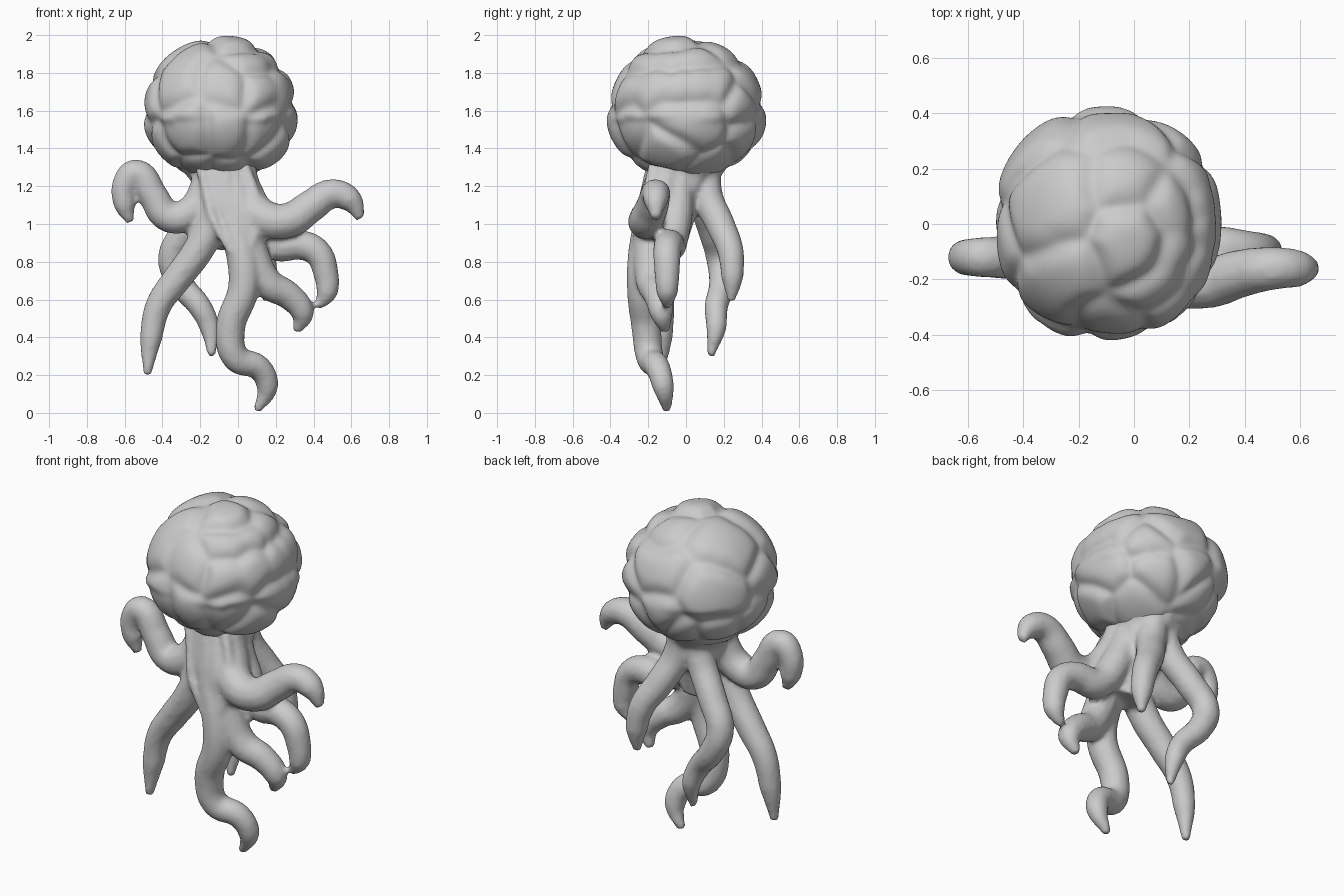
import bpy, bmesh, math
from mathutils import Vector

cube = bpy.data.objects.get("Cube")
if cube:
    bpy.data.objects.remove(cube, do_unlink=True)

# Single clay grey
grey = bpy.data.materials.new("clay_grey")
grey.use_nodes = True
grey.diffuse_color = (0.6, 0.6, 0.6, 1)
grey.node_tree.nodes["Principled BSDF"].inputs["Base Color"].default_value = (0.6, 0.6, 0.6, 1)


def add_object(name, mesh):
    obj = bpy.data.objects.new(name, mesh)
    bpy.context.collection.objects.link(obj)
    mesh.materials.clear()
    mesh.materials.append(grey)
    mesh.polygons.foreach_set("use_smooth", [True] * len(mesh.polygons))
    return obj


def tube(bm, points, radii):
    """Add a smooth tapering tube through the points to the bmesh."""
    curve = bpy.data.curves.new("tube_path", "CURVE")
    curve.dimensions = "3D"
    curve.bevel_depth = 1
    curve.bevel_resolution = 4
    curve.resolution_u = 6
    curve.use_fill_caps = True
    spline = curve.splines.new("BEZIER")
    spline.bezier_points.add(len(points) - 1)
    for bp, p, r in zip(spline.bezier_points, points, radii):
        bp.co = p
        bp.radius = r
        bp.handle_left_type = bp.handle_right_type = "AUTO"
    helper = bpy.data.objects.new("tube_path", curve)
    bpy.context.collection.objects.link(helper)
    bpy.context.view_layer.update()
    mesh = bpy.data.meshes.new_from_object(helper.evaluated_get(bpy.context.evaluated_depsgraph_get()))
    bm.from_mesh(mesh)
    bpy.data.objects.remove(helper, do_unlink=True)
    bpy.data.meshes.remove(mesh)


# Tentacle centre lines, each running from the neck to its tip
right_arm = [(-.17, -.07, 1.36), (-.18, -.1, 1.16), (-.27, -.12, 1.05), (-.37, -.12, 1.04),
             (-.45, -.12, 1.15), (-.54, -.12, 1.27), (-.6, -.12, 1.21), (-.6, -.12, 1.1), (-.57, -.12, 1.01)]
left_arm = [(.0, -.08, 1.36), (.04, -.13, 1.15), (.14, -.2, 1.03), (.27, -.21, 1.02),
            (.38, -.18, 1.09), (.5, -.16, 1.16), (.59, -.16, 1.13), (.65, -.16, 1.03)]
left_side = [(0, -.03, 1.3), (.08, -.05, 1.05), (.2, -.08, .89), (.33, -.09, .89),
             (.42, -.1, .85), (.465, -.1, .74), (.47, -.1, .64), (.42, -.1, .56)]
left_front = [(-.04, -.12, 1.3), (.02, -.18, 1.05), (.08, -.19, .83), (.16, -.18, .685),
              (.27, -.15, .62), (.34, -.13, .53), (.31, -.11, .43)]
middle_front = [(-.08, -.13, 1.35), (-.05, -.17, 1.1), (.02, -.22, .85), (.03, -.23, .66),
                (-.04, -.21, .45), (-.01, -.19, .29), (.11, -.15, .24), (.155, -.12, .14), (.1, -.1, .01)]
right_front = [(-.13, -.12, 1.35), (-.11, -.16, 1.1), (-.2, -.16, .88), (-.33, -.14, .7),
               (-.42, -.13, .57), (-.46, -.13, .4), (-.48, -.14, .2)]
right_back = [(-.13, .1, 1.36), (-.16, .09, 1.15), (-.27, .14, .97), (-.35, .18, .82),
              (-.3, .19, .68), (-.2, .16, .56), (-.15, .16, .45), (-.14, .13, .3)]
left_back = [(-.05, .13, 1.36), (-.03, .11, 1.17), (.04, .18, 1.0), (.12, .235, .86),
             (.15, .245, .72), (.15, .24, .59)]

tentacle_bm = bmesh.new()
for path, thick in ((right_arm, .09), (left_arm, .103), (left_side, .088), (left_front, .094),
                    (middle_front, .09), (right_front, .088), (right_back, .082), (left_back, .085)):
    last = len(path) - 1
    widths = [thick * (1 - .45 * (i / last) ** 2) for i in range(last)] + [thick * .25]
    widths[0] *= .8
    tube(tentacle_bm, path, widths)
# Neck core flaring into the underside of the head
tube(tentacle_bm, [(-.09, 0, 1.5), (-.09, 0, 1.36), (-.08, -.01, 1.25), (-.05, -.07, 1.1), (-.02, -.11, .88)],
     [.36, .26, .17, .14, .11])
# Stretched skin folds running down the front of the neck
for top, side in ((-.2, -.17), (-.12, -.08), (-.04, .02), (.03, .08)):
    tube(tentacle_bm, [(top, -.17, 1.31), (side, -.2, 1.19), (side + .03, -.24, 1.05), (side * .4 + .03, -.27, .85)],
         [.03, .028, .026, .02])
bmesh.ops.remove_doubles(tentacle_bm, verts=tentacle_bm.verts, dist=.0005)
tentacle_mesh = bpy.data.meshes.new("tentacles")
tentacle_bm.to_mesh(tentacle_mesh)
tentacle_bm.free()
tentacles = add_object("tentacles", tentacle_mesh)
remesh = tentacles.modifiers.new("fuse", "REMESH")
remesh.mode = "VOXEL"
remesh.voxel_size = .015
remesh.use_smooth_shade = True
soften = tentacles.modifiers.new("soften", "SMOOTH")
soften.factor = .5
soften.iterations = 4

# Head: a dome with a tapering underside, swollen into lobes and long folds.
# Each lobe has a bulge amount and the directions it stretches between.
CENTRE = Vector((-.095, 0, 1.55))
LOBES = [(bulge, [Vector(p).normalized() for p in ends]) for bulge, *ends in (
    (.05, (.2, -.12, 1)), (.01, (.15, .45, .9)),
    (.02, (-.5, -.65, .5), (-.4, -.4, .8)), (.02, (-.35, .3, .9), (-.65, .05, .75)),
    (.02, (.5, -.55, .75), (.65, .1, .8)), (.03, (.6, -.8, .4), (.95, -.1, .45), (.85, .4, .45)),
    (.02, (1, -.1, .0), (.95, .3, -.05)), (.05, (.75, -.35, -.45)),
    (0, (.1, -.95, .5)), (.02, (.1, -1, -.1)), (.04, (-.5, -.85, -.15)), (.02, (.65, -.8, -.1)),
    (.03, (-.75, .55, .25), (-.5, .75, .2)), (.02, (-1, -.2, .3)), (.01, (-1, 0, -.15)),
    (.02, (-.1, .95, .5), (.3, .85, .6)), (.03, (.0, 1, -.1)), (.02, (.65, .75, .2)),
    (.03, (.5, .85, -.25)), (.01, (-.35, .9, -.4)), (.01, (-.75, .6, -.35)), (.04, (-.85, -.4, -.35)),
    (0, (.55, .45, -.75)), (0, (-.35, -.5, -.8)), (0, (-.4, .4, -.85)), (0, (.2, -.5, -.85)))]


def lobe_distance(d, ends):
    spine = ends + [(a + b).normalized() for a, b in zip(ends, ends[1:])]
    return min((d - p).length for p in spine)


def head_point(d):
    # Superellipsoid body, then a groove wherever two lobes meet
    height, power = (.43, 2.2) if d.z > 0 else (.33, 1.85)
    radius = sum(abs(c / s) ** power for c, s in zip(d, (.405, .415, height))) ** (-1 / power)
    warped = (d + .05 * Vector((math.sin(7 * d.y), math.sin(7 * d.z + 1), math.sin(6 * d.x)))).normalized()
    near = sorted((lobe_distance(warped, ends) - bulge, bulge) for bulge, ends in LOBES)
    gap = min((near[1][0] - near[0][0]) / .4, 1)
    swell = 1 - (1 - gap) ** 2.2
    return CENTRE + d * radius * (.94 + (.055 + near[0][1]) * swell)


head_bm = bmesh.new()
bmesh.ops.create_icosphere(head_bm, subdivisions=6, radius=1)
for v in head_bm.verts:
    v.co = head_point(v.co.normalized())
for _ in range(3):
    bmesh.ops.smooth_vert(head_bm, verts=head_bm.verts, factor=.5,
                          use_axis_x=True, use_axis_y=True, use_axis_z=True)
head_mesh = bpy.data.meshes.new("head")
head_bm.to_mesh(head_mesh)
head_bm.free()
add_object("head", head_mesh)
